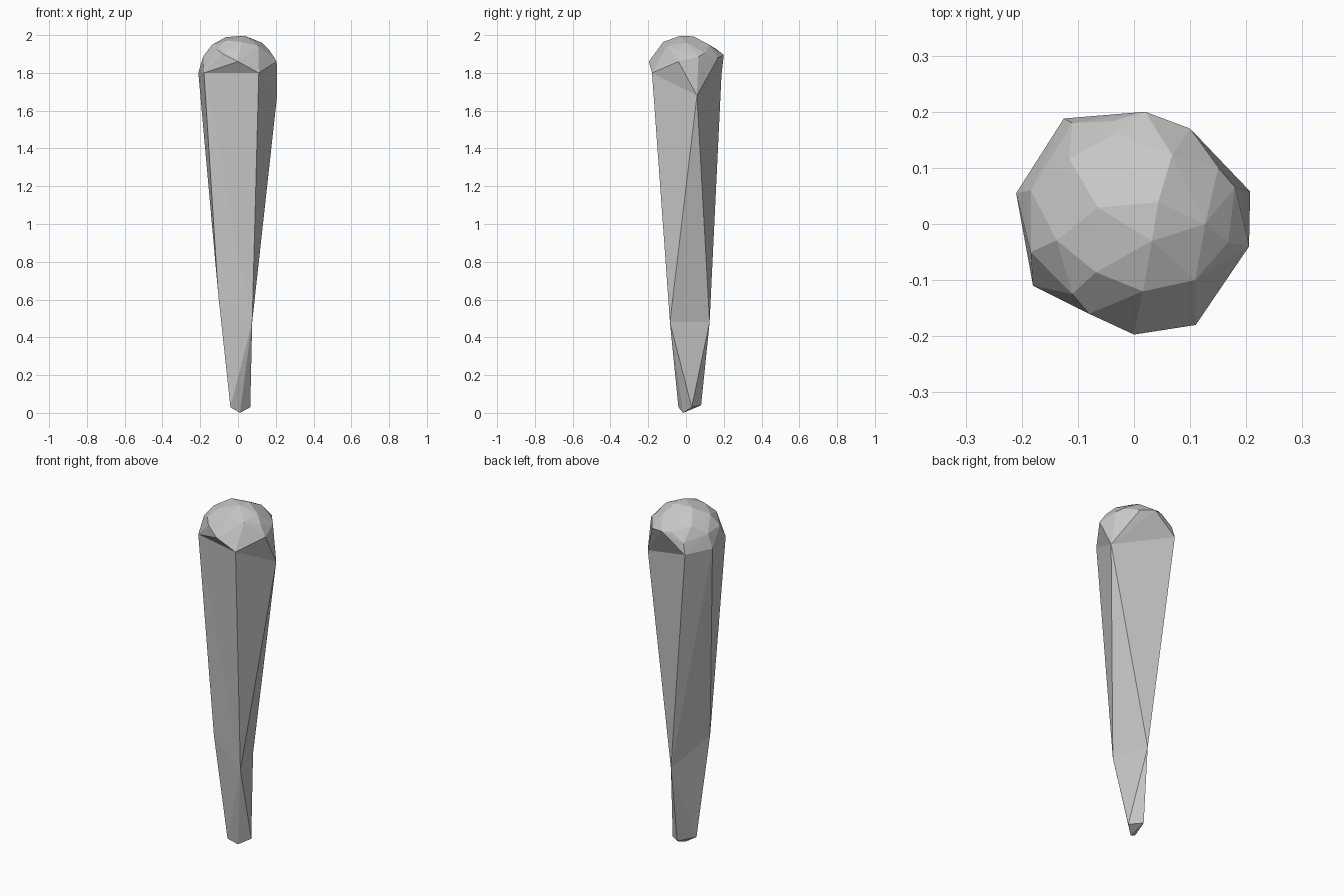
import bpy
import bmesh
from math import sqrt

cube = bpy.data.objects.get("Cube")
if cube:
    bpy.data.objects.remove(cube, do_unlink=True)

HEAD_CENTRE = 1.784
HEAD_RADIUS = 0.217


def make_material(name, colour):
    material = bpy.data.materials.new(name)
    material.use_nodes = True
    material.diffuse_color = colour
    shader = material.node_tree.nodes["Principled BSDF"]
    shader.inputs["Base Color"].default_value = colour
    return material


def on_dome(x, y):
    """Lift a plan position onto the rounded head."""
    return (x, y, HEAD_CENTRE + sqrt(HEAD_RADIUS ** 2 - x * x - y * y))


def finish(name, bm, material):
    """Turn the mesh into a flat-shaded object."""
    for face in bm.faces:
        face.smooth = False
    mesh = bpy.data.meshes.new(name)
    bm.to_mesh(mesh)
    bm.free()
    mesh.materials.append(material)
    bpy.context.collection.objects.link(bpy.data.objects.new(name, mesh))


def make_head(shoulder, upper, material):
    """Faceted dome over the shoulder ring, open underneath."""
    bm = bmesh.new()
    ring = [bm.verts.new(point) for point in shoulder]
    for point in upper:
        bm.verts.new(point)
    bmesh.ops.convex_hull(bm, input=bm.verts[:], use_existing_faces=False)
    bmesh.ops.recalc_face_normals(bm, faces=bm.faces[:])
    cap = [f for f in bm.faces if all(v in ring for v in f.verts)]
    bmesh.ops.delete(bm, geom=cap, context="FACES")
    loose = [v for v in bm.verts if not v.link_faces]
    bmesh.ops.delete(bm, geom=loose, context="VERTS")
    finish("rounded_head", bm, material)


def make_shaft(corners, facets, material):
    """Skin the shaft with facets named by their corners."""
    bm = bmesh.new()
    verts = {key: bm.verts.new(point) for key, point in corners.items()}
    for facet in facets.split():
        bm.faces.new([verts[key] for key in facet])
    bmesh.ops.recalc_face_normals(bm, faces=bm.faces[:])
    finish("tapered_shaft", bm, material)


# Shoulder where the shaft meets the head
shoulder = {"A": (-.18, -.11, 1.8), "B": (.11, -.18, 1.8), "C": (.207, .058, 1.68),
            "E": (-.125, .188, 1.79), "F": (-.21, .055, 1.8)}

# Uneven bend low on the shaft
knee = {"K": (.075, -.085, .48), "M": (.01, .125, .48), "N": (-.105, -.073, .63)}

# Blunt tip
tip = {"T": (.01, -.015, 0), "P": (.065, .03, .03),
       "L": (-.04, -.04, .03), "Q": (0, .08, .04)}

# Chipped rim of the head
rim = [(.205, -.04, 1.86), (0, -.197, 1.86), (.02, .2, 1.895), (.1, .17, 1.88),
       (-.11, .18, 1.85), (-.04, .183, 1.9), (-.08, -.16, 1.9)]

# Faceted rounded head
dome = [on_dome(x, y) for x, y in (
    (-.064, .029), (.043, .039), (.032, -.03), (.127, 0),
    (-.138, -.029), (-.068, -.086), (.016, -.12), (.109, -.1),
    (.168, -.032), (.18, .066), (.15, .1), (.068, .123),
    (-.034, .16), (-.116, .116), (-.184, .06), (-.184, -.05),
    (-.11, -.125))]

# Long facets down to the bend, then facets down to the tip
long_facets = "ABK AKN BCK CMK CEM EFM FNM FAN"
tip_facets = " NKL LKT KPT KMP MQP MNL MLQ LTQ TPQ"

grey = make_material("plain grey", (.57, .57, .57, 1))
make_head(shoulder.values(), rim + dome, grey)
make_shaft({**shoulder, **knee, **tip}, long_facets + tip_facets, grey)
